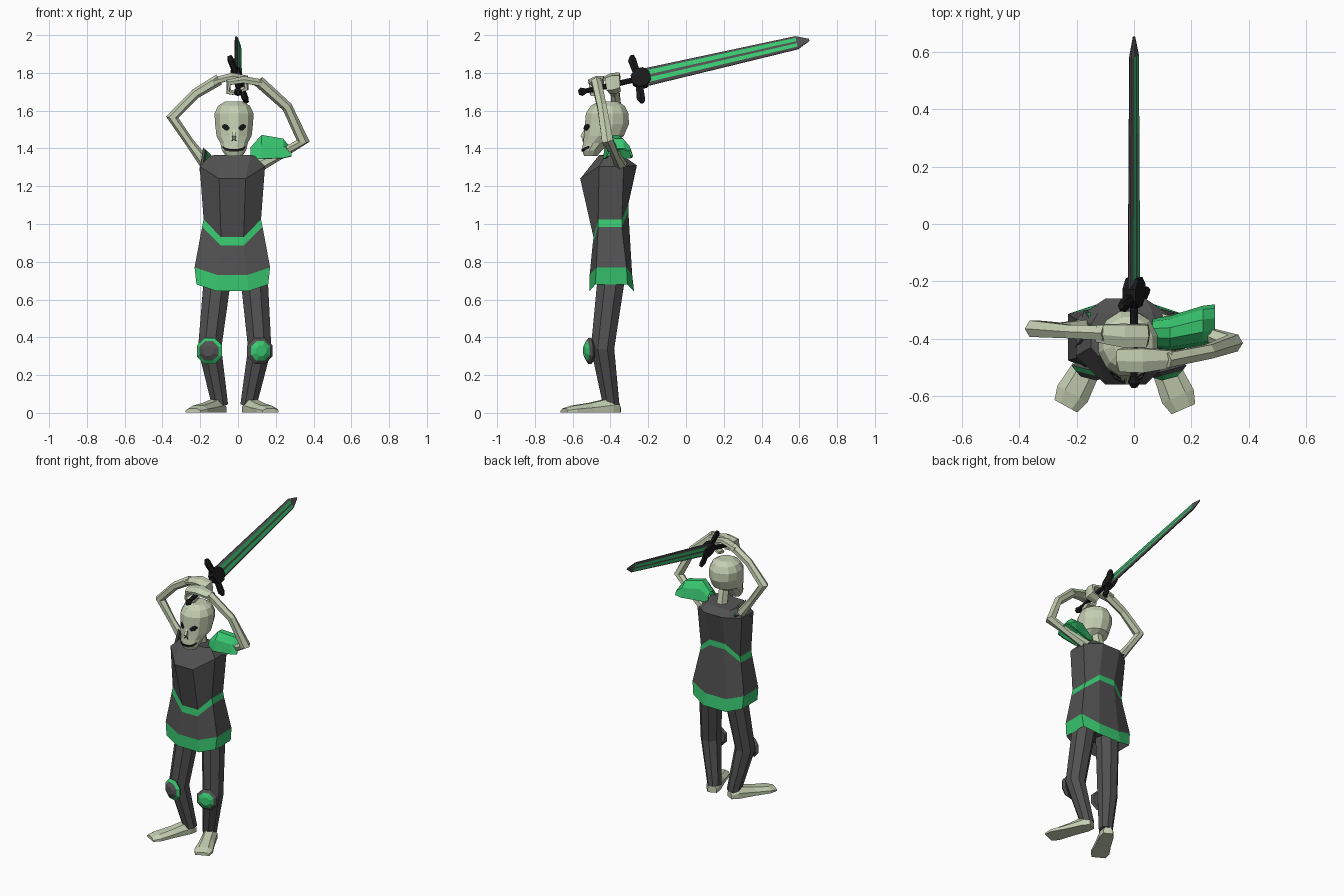
import bpy, bmesh, math
from mathutils import Vector
from mathutils.bvhtree import BVHTree

cube = bpy.data.objects.get("Cube")
if cube:
    bpy.data.objects.remove(cube, do_unlink=True)


def material(name, rgb):
    m = bpy.data.materials.new(name)
    m.use_nodes = True
    m.diffuse_color = (*rgb, 1)
    bsdf = next(n for n in m.node_tree.nodes if n.type == 'BSDF_PRINCIPLED')
    bsdf.inputs["Base Color"].default_value = (*rgb, 1)
    bsdf.inputs["Roughness"].default_value = 0.8
    return m


BONE, DARK, GREEN, BLACK = range(4)
MATS = [material("pale bone", (0.56, 0.63, 0.45)), material("dark grey", (0.085, 0.083, 0.085)),
        material("bright green", (0.04, 0.57, 0.16)), material("black", (0.01, 0.01, 0.01))]


def finish(name, bm, recalc=True):
    if recalc:
        bmesh.ops.recalc_face_normals(bm, faces=bm.faces)
    me = bpy.data.meshes.new(name)
    bm.to_mesh(me)
    bm.free()
    for m in MATS:
        me.materials.append(m)
    ob = bpy.data.objects.new(name, me)
    bpy.context.collection.objects.link(ob)
    return ob


def loft(name, rings, colour, caps=True, closed=True):
    """Skin rings of points; colour is an index or a rule (band, side) -> index."""
    rule = colour if callable(colour) else lambda band, side: colour
    bm = bmesh.new()
    vs = [[bm.verts.new(p) for p in r] for r in rings]
    n = len(rings[0])
    for i in range(len(rings) - 1):
        for j in range(n if closed else n - 1):
            k = (j + 1) % n
            f = bm.faces.new((vs[i][j], vs[i][k], vs[i + 1][k], vs[i + 1][j]))
            f.material_index = rule(i, j)
    if caps:
        bm.faces.new(vs[0]).material_index = rule(0, 0)
        bm.faces.new(vs[-1]).material_index = rule(len(rings) - 2, 0)
    return finish(name, bm)


def sweep(name, pts, radii, colour, hint=(0, 1, 0), sides=6):
    """Tube along points; each radius is a number or (width, thickness)."""
    pts = [Vector(p) for p in pts]
    rings = []
    for i, p in enumerate(pts):
        t = (pts[min(i + 1, len(pts) - 1)] - pts[max(i - 1, 0)]).normalized()
        a = Vector(hint)
        a = (a - t * a.dot(t)).normalized()
        b = t.cross(a)
        w, h = radii[i] if isinstance(radii[i], tuple) else (radii[i], radii[i])
        angs = [math.tau * (k + 0.5) / sides for k in range(sides)]
        rings.append([p + a * w * math.cos(q) + b * h * math.sin(q) for q in angs])
    return loft(name, rings, colour)


# Tunic: eight-sided rings with a flat front and back
def tunic_ring(fz, fy, fw, sz, sf, sb, sw, bz, by, cx=-0.03):
    return [(cx - fw, fy, fz), (cx + fw, fy, fz), (cx + sw, sf, sz), (cx + sw, sb, sz),
            (cx + fw, by, bz), (cx - fw, by, bz), (cx - sw, sb, sz), (cx - sw, sf, sz)]


tunic = [tunic_ring(.72, -.48, .07, .72, -.46, -.33, .16, .72, -.31),
         tunic_ring(.645, -.51, .085, .68, -.48, -.31, .19, .645, -.275),
         tunic_ring(.73, -.51, .08, .77, -.475, -.315, .2, .73, -.285),
         tunic_ring(.885, -.495, .06, .985, -.465, -.34, .16, 1.065, -.305),
         tunic_ring(.93, -.49, .06, 1.025, -.465, -.34, .152, 1.105, -.305),
         tunic_ring(1.24, -.56, .07, 1.305, -.46, -.33, .173, 1.31, -.26),
         tunic_ring(1.365, -.46, .095, 1.36, -.43, -.35, .12, 1.345, -.31)]
loft("tunic", tunic, lambda band, side: GREEN if band in (1, 3) else DARK)

# Torn shoulder guard on the right side
for nm, col, dx, s in (("torn_shoulder_guard", DARK, 0, 1), ("torn_guard_trim", GREEN, 0.012, 0.85)):
    base = [(-.205, -.43, 1.28), (-.185, -.40, 1.405), (-.13, -.37, 1.345), (-.175, -.30, 1.33)]
    c = Vector((-.175, -.36, 1.34))
    outer = [c + (Vector(p) - c) * s + Vector((dx, 0, 0)) for p in base]
    loft(nm, [outer, [p + Vector((.012, 0, -.012)) for p in outer]], col)

# Left shoulder guard: open arch with an outer lip
arches = []
for x, top, low, y0, y1 in ((.065, 1.405, 1.345, -.43, -.33), (.125, 1.472, 1.345, -.44, -.32),
                            (.24, 1.452, 1.35, -.425, -.285), (.282, 1.40, 1.36, -.42, -.28)):
    ym, hy = (y0 + y1) / 2, (y1 - y0) / 2
    arches.append([(x, ym - hy * math.cos(math.pi * k / 5),
                    low + (top - low) * min(1, 1.05 * math.sin(math.pi * k / 5))) for k in range(6)])
guard = loft("left_shoulder_guard", arches, GREEN, caps=False, closed=False)
mod = guard.modifiers.new("thickness", 'SOLIDIFY')
mod.thickness = 0.01

# Legs, knee pads and feet
for side, s, hip, knee, ankle, toe in (
        ("left", 1, .085, .115, .055, (.17, -.64)), ("right", -1, -.108, -.15, -.095, (-.235, -.63))):
    sweep(side + "_leg", [(hip, -.395, .72), (knee, -.442, .34), (ankle, -.395, .04)],
          [.078, .067, .046], DARK, sides=8)
    n = Vector((.25 * s, -1, 0)).normalized()
    c = Vector((knee - .003 * s, -.495, .328))
    pad = (lambda b, j: GREEN if b == 2 else DARK) if s > 0 else (lambda b, j: GREEN if b == 1 else DARK)
    sweep(side + "_knee_pad", [c, c + n * .015, c + n * .03, c + n * .045],
          [.06, .075, .056, .03], pad, hint=(0, 0, 1), sides=8)

    heel = Vector((ankle, -.375, 0))
    d = Vector((toe[0], toe[1], 0)) - heel
    length = d.length
    d.normalize()
    across = Vector((-d.y, d.x, 0))
    rings = []
    for t, w, h in ((-.06, .03, .05), (.1, .045, .075), (.5, .05, .05), (.85, .06, .035), (1.02, .045, .02)):
        outline = [(-w, 0), (w, 0), (w, h * .5), (w * .5, h), (-w * .5, h), (-w, h * .5)]
        rings.append([heel + d * t * length + across * u + Vector((0, 0, v + .003)) for u, v in outline])
    loft(side + "_foot", rings, BONE)

# Skull and neck
HX = -.021
head_rings = []
for z, hw, yf, yb in ((1.36, .045, -.54, -.47), (1.39, .066, -.55, -.445), (1.43, .076, -.545, -.40),
                      (1.465, .096, -.54, -.33), (1.53, .104, -.535, -.302), (1.585, .107, -.53, -.305),
                      (1.625, .088, -.505, -.325), (1.648, .05, -.465, -.36)):
    angs = [math.tau * (k + .5) / 12 for k in range(12)]
    head_rings.append([(HX + hw * math.sin(a), (yf + yb) / 2 - (yb - yf) / 2 * math.cos(a) * 1.035, z)
                       for a in angs])
skull = loft("skull", head_rings, BONE)
sweep("neck", [(-.02, -.37, 1.33), (-.02, -.40, 1.47)], [.04, .035], BONE)
sweep("nose_bridge", [(HX, -.53, 1.505), (HX, -.549, 1.465), (HX, -.535, 1.445)],
      [.007, .015, .008], BONE, hint=(1, 0, 0), sides=4)

bm = bmesh.new()
bm.from_mesh(skull.data)
face_tree = BVHTree.FromBMesh(bm)
bm.free()


# Thin dark plates laid on the face, as columns of (x, low z, high z)
def face_plate(name, columns):
    rings = []
    for x, lo, hi in columns:
        row = []
        for z in (lo, hi):
            hit = face_tree.ray_cast(Vector((HX + x, -1, z)), Vector((0, 1, 0)))[0]
            row.append(hit + Vector((0, -.005, 0)))
        rings.append(row + [p + Vector((0, .007, 0)) for p in reversed(row)])
    loft(name, rings, BLACK)


for nm, s in (("left", 1), ("right", -1)):
    face_plate(nm + "_eye_socket", [(s * .024, 1.503, 1.512), (s * .034, 1.494, 1.524),
                                    (s * .05, 1.497, 1.53), (s * .063, 1.512, 1.522)])
    face_plate(nm + "_nostril", [(s * .006, 1.44, 1.452), (s * .014, 1.437, 1.443)])
face_plate("mouth", [(-.062, 1.404, 1.414), (-.046, 1.39, 1.404), (-.018, 1.383, 1.397),
                     (.018, 1.383, 1.397), (.046, 1.39, 1.404), (.062, 1.404, 1.414)])

# Sword frame: length, width and flat directions
L = Vector((0, .975, .2225)).normalized()
W = Vector((-.34, -.23, .91))
W = (W - L * W.dot(L)).normalized()
N = L.cross(W)
O = Vector((0, -.262, 1.766))


def at(l, w=0, n=0):
    return O + L * l + W * w + N * n


# Arms and gripping hands
sweep("right_arm", [(-.15, -.36, 1.29), (-.255, -.365, 1.43), (-.348, -.365, 1.565), (-.225, -.375, 1.69),
                    (-.10, -.38, 1.765)], [.034, .024, .033, .027, .03], BONE)
sweep("left_arm", [(.09, -.34, 1.30), (.23, -.375, 1.37), (.345, -.415, 1.44), (.26, -.445, 1.62),
                   (.11, -.475, 1.755)], [.036, .024, .035, .028, .03], BONE)
sweep("right_hand", [(-.13, -.38, 1.755), (-.03, -.39, 1.783), (.04, -.39, 1.772), (.043, -.385, 1.72),
                     (-.01, -.375, 1.70)],
      [(.035, .02), (.048, .018), (.045, .018), (.042, .016), (.035, .012)], BONE, hint=L)
sweep("left_hand", [(.13, -.47, 1.745), (.03, -.475, 1.765), (-.05, -.475, 1.75), (-.05, -.475, 1.70),
                    (.01, -.475, 1.69)],
      [(.035, .02), (.05, .018), (.046, .018), (.042, .016), (.035, .012)], BONE, hint=L)

# Sword: blade with striped flats, pointed tip
outline = [(-1, .3), (-.68, 1), (-.16, 1), (.16, 1), (.68, 1), (1, .3)]
outline += [(w, -n) for w, n in reversed(outline)]
blade = [[at(l, w * hw, n * ht) for w, n in outline]
         for l, hw, ht in ((.02, .05, .011), (.87, .037, .009), (.938, .006, .003))]
loft("blade", blade, lambda band, side: GREEN if band == 0 and side in (1, 3, 7, 9) else DARK)

# Sword hilt
sweep("grip", [at(-.28), at(-.14), at(.0)], [.013, .016, .014], BLACK, hint=W)
sweep("pommel", [at(-.315), at(-.298), at(-.275)], [.012, .023, .014], BLACK, hint=W)
sweep("guard_hub", [at(.025, 0, -.024), at(.025, 0, .024)], [.055, .055], BLACK, hint=L, sides=8)
sweep("cross_guard", [at(.005, -.135), at(.0, -.11), at(.012, 0), at(.0, .11), at(.005, .135)],
      [(.012, .012), (.025, .018), (.02, .016), (.025, .018), (.012, .012)], BLACK, hint=L)
